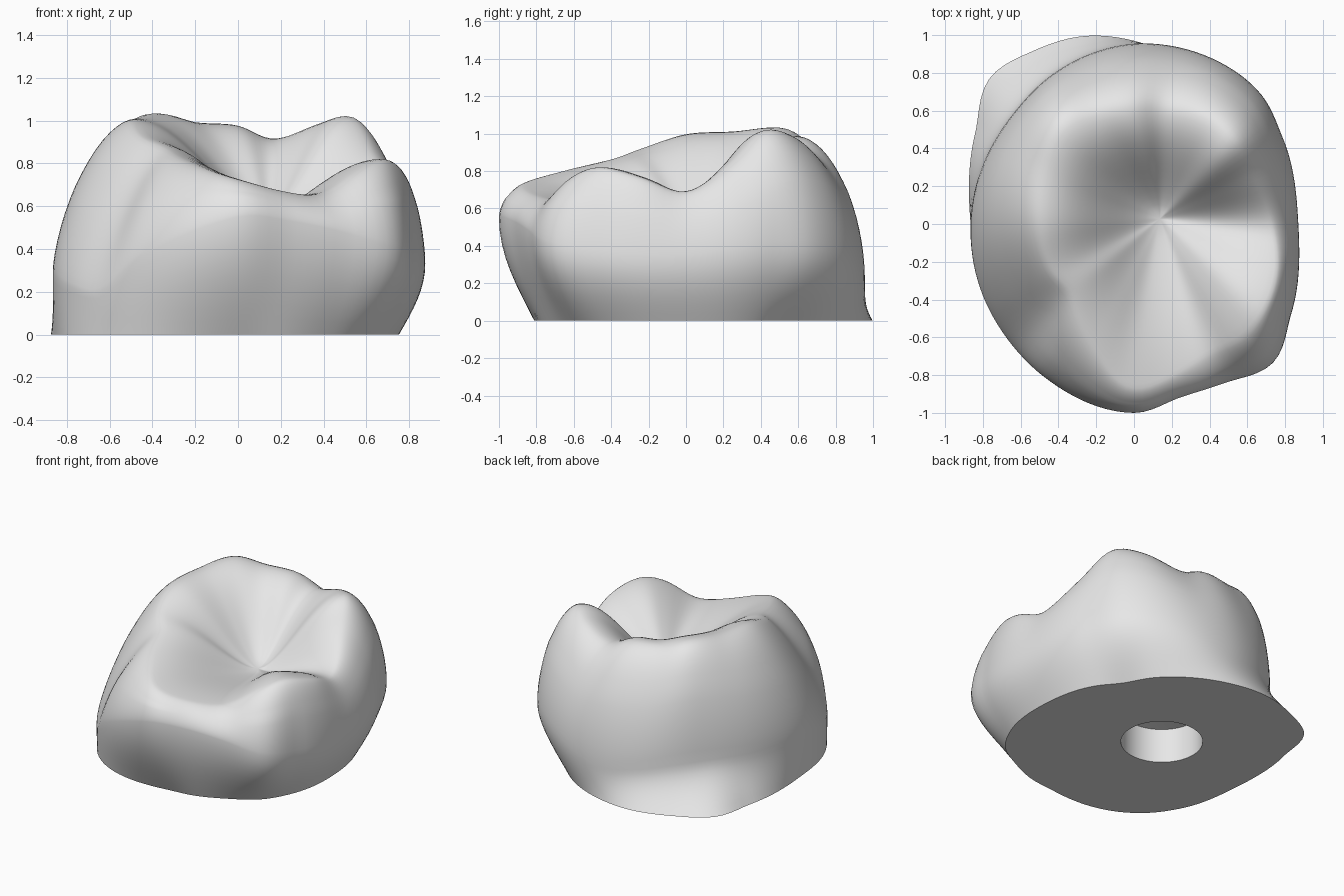
import bpy, bmesh, math

if "Cube" in bpy.data.objects:
    bpy.data.objects.remove(bpy.data.objects["Cube"])

N = 128  # columns around the crown

# Side wall: angle, widest radius, height of widest point, radius at the base,
# fullness of the curve up to the crest (1 = round, 2 = straight)
WALL = [
    (0, .87, .33, .75, 1.15), (30, .91, .38, .76, 1.15), (45, .96, .38, .76, 1.15),
    (60, .97, .35, .84, 1.15), (90, .955, .22, .97, 1.1), (105, .93, .24, 1.03, 1.1),
    (120, .90, .28, 1.06, 1.0), (135, .87, .30, 1.085, 1.0), (150, .86, .30, .97, 1.05),
    (180, .865, .30, .865, 1.3), (210, .89, .22, .89, 1.55), (225, .91, .20, .90, 1.5),
    (240, .94, .35, .88, 1.27), (270, 1.0, .55, .80, 1.15), (285, .95, .53, .80, 1.15),
    (300, .97, .48, .80, 1.15), (315, 1.04, .40, .82, 1.15), (330, .96, .35, .80, 1.15),
]
# Crest of the chewing surface: angle, radius, height
CREST = [
    (0, .72, .69), (22, .66, .86), (38, .68, 1.02), (55, .68, .99), (75, .63, .915),
    (90, .61, .98), (110, .61, .995), (127, .62, 1.037), (150, .53, 1.015),
    (180, .49, 1.0), (210, .50, .92), (230, .50, .87), (253, .68, .80), (268, .86, .735),
    (285, .82, .67), (300, .78, .66), (313, .82, .77), (325, .82, .825), (342, .79, .77),
]
PIT = (.14, .03, .56)                # lowest point of the chewing surface
HOLE = (-.13, .12, .26, .24, .28)    # socket underneath: x, y, radius, wall height, roof


def around(table, a):
    """Smooth periodic interpolation of a table at angle a (degrees)."""
    n = len(table)
    i = max(k for k in range(n) if table[k][0] <= a)

    def row(k):
        return (table[k % n][0] + 360 * (k // n),) + table[k % n][1:]
    p0, p1, p2, p3 = (row(i + k) for k in (-1, 0, 1, 2))
    h = p2[0] - p1[0]
    t = (a - p1[0]) / h
    out = []
    for c in range(1, len(p1)):
        m1 = (p2[c] - p0[c]) / (p2[0] - p0[0]) * h
        m2 = (p3[c] - p1[c]) / (p3[0] - p1[0]) * h
        out.append((2*t**3 - 3*t**2 + 1) * p1[c] + (t**3 - 2*t**2 + t) * m1
                   + (3*t**2 - 2*t**3) * p2[c] + (t**3 - t**2) * m2)
    return out


def column(a):
    """Points of one slice, from the socket, over the wall and crest, towards the pit."""
    rw, zw, rb, e = around(WALL, a)
    rc, zc = around(CREST, a)
    ca, sa = math.cos(math.radians(a)), math.sin(math.radians(a))
    hx, hy, hr, hd = HOLE[:4]
    pts = [(hx + hr*ca, hy + hr*sa, hd), (hx + hr*ca, hy + hr*sa, 0)]
    # base to widest point
    for k in range(8):
        t = k / 8
        r = rb + (rw - rb) * math.sin(t * math.pi / 2)
        pts.append((r*ca, r*sa, zw*t))
    # widest point to crest
    for k in range(16):
        u = k / 16 * math.pi / 2
        r = rc + (rw - rc) * math.cos(u) ** e
        pts.append((r*ca, r*sa, zw + (zc - zw) * math.sin(u) ** e))
    # crest down into the pit
    for k in range(16):
        s = 1 - k / 16
        f = math.sin(s * math.pi / 2) ** 1.6
        pts.append((PIT[0]*(1 - s) + rc*ca*s, PIT[1]*(1 - s) + rc*sa*s,
                    PIT[2] + (zc - PIT[2]) * f))
    return pts


# Tooth crown: one closed skin of slices
bm = bmesh.new()
cols = [[bm.verts.new(p) for p in column(360 * i / N)] for i in range(N)]
pit = bm.verts.new(PIT)
roof = bm.verts.new((HOLE[0], HOLE[1], HOLE[4]))
for i in range(N):
    a, b = cols[i], cols[(i + 1) % N]
    for k in range(len(a) - 1):
        bm.faces.new((a[k], b[k], b[k + 1], a[k + 1]))
    bm.faces.new((a[-1], b[-1], pit))
    bm.faces.new((b[0], a[0], roof))

# Soften the ridges and grooves of the upper part
upper = [v for c in cols for v in c[18:]] + [pit]
for _ in range(4):
    bmesh.ops.smooth_vert(bm, verts=upper, factor=.4,
                          use_axis_x=True, use_axis_y=True, use_axis_z=True)
bmesh.ops.recalc_face_normals(bm, faces=bm.faces)
mesh = bpy.data.meshes.new("tooth_crown")
bm.to_mesh(mesh)
bm.free()

crown = bpy.data.objects.new("tooth_crown", mesh)
bpy.context.collection.objects.link(crown)
grey = bpy.data.materials.new("light_grey")
grey.diffuse_color = (.8, .8, .8, 1)
grey.use_nodes = True
grey.node_tree.nodes["Principled BSDF"].inputs["Base Color"].default_value = grey.diffuse_color
mesh.materials.append(grey)
bpy.context.view_layer.objects.active = crown
crown.select_set(True)
bpy.ops.object.shade_smooth_by_angle(angle=math.radians(40))
